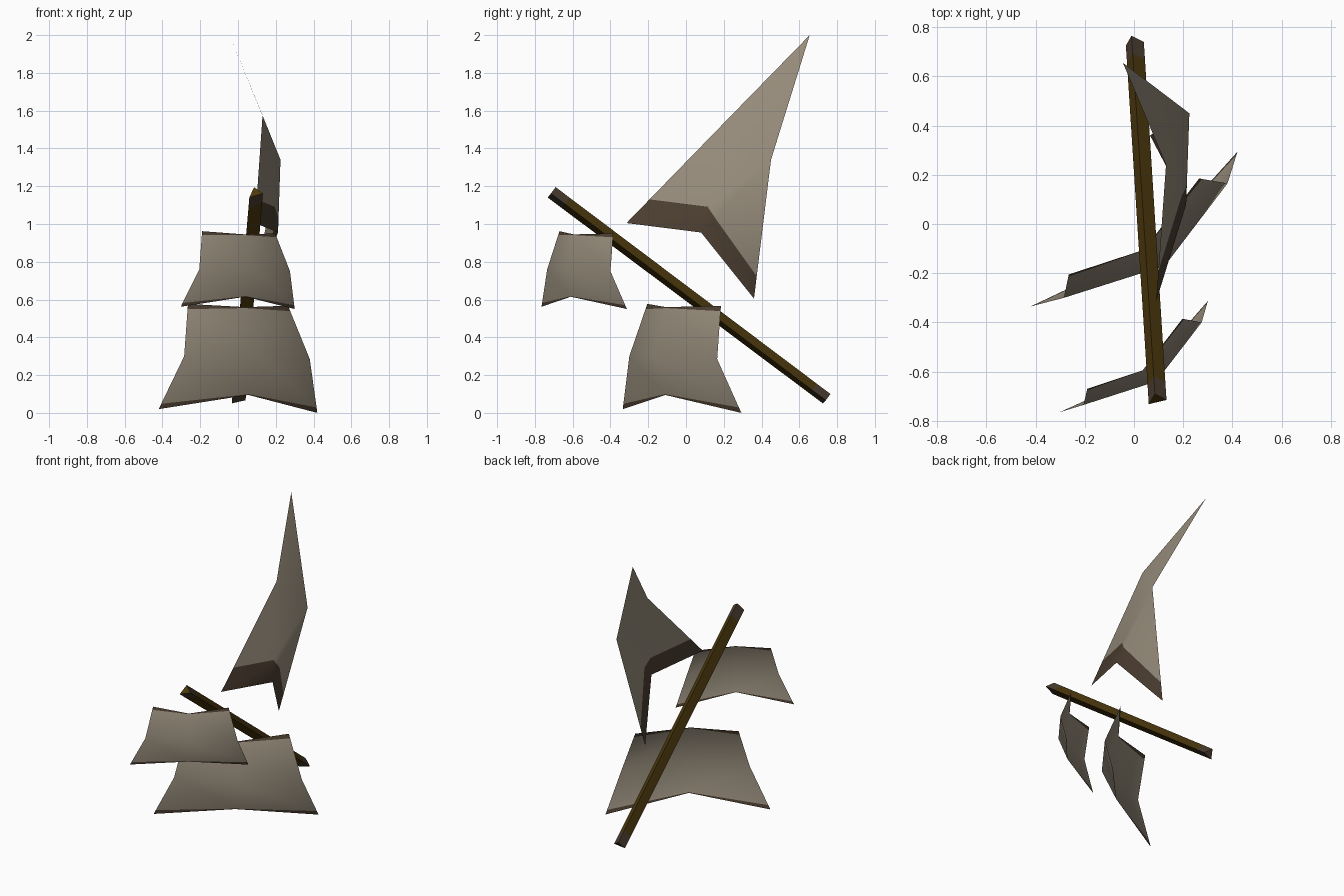
import bpy
from mathutils import Vector

cube = bpy.data.objects.get("Cube")
if cube:
    bpy.data.objects.remove(cube, do_unlink=True)


def material(name, rgb):
    m = bpy.data.materials.new(name)
    m.use_nodes = True
    m.diffuse_color = (*rgb, 1)
    bsdf = m.node_tree.nodes["Principled BSDF"]
    bsdf.inputs["Base Color"].default_value = (*rgb, 1)
    bsdf.inputs["Roughness"].default_value = 0.9
    return m


canvas = material("canvas", (0.31, 0.265, 0.2))
trim = material("dark_trim", (0.075, 0.05, 0.032))
wood = material("mast_wood", (0.075, 0.042, 0.004))


def build(name, verts, faces, indices, mats, smooth):
    me = bpy.data.meshes.new(name)
    me.from_pydata(verts, [], faces)
    for m in mats:
        me.materials.append(m)
    for poly, i in zip(me.polygons, indices):
        poly.material_index = i
        poly.use_smooth = smooth
    ob = bpy.data.objects.new(name, me)
    bpy.context.collection.objects.link(ob)
    return ob


def square_sail(name, top, middle, bottom):
    """Billowed sheet of three columns, with tapered trim at head and foot."""
    top, middle, bottom = ([Vector(p) for p in row] for row in (top, middle, bottom))
    width = (0.1, 0.02, 0.1)
    head = [a.lerp(b, w) for a, b, w in zip(top, middle, width)]
    foot = [a.lerp(b, w) for a, b, w in zip(bottom, middle, width)]
    rows = [top, head, middle, foot, bottom]
    faces, indices = [], []
    for r in range(len(rows) - 1):
        for c in range(2):
            k = r * 3 + c
            faces.append((k, k + 3, k + 4, k + 1))
            indices.append(1 if r in (0, 3) else 0)
    build(name, sum(rows, []), faces, indices, (canvas, trim), True)


square_sail("lower_sail",
            [(-0.265, -0.205, 0.577), (0.04, -0.105, 0.56), (0.265, 0.185, 0.567)],
            [(-0.285, -0.30, 0.30), (0.125, -0.17, 0.30), (0.38, 0.165, 0.285)],
            [(-0.42, -0.335, 0.02), (0.055, -0.11, 0.095), (0.42, 0.293, 0.0)])
square_sail("upper_sail",
            [(-0.19, -0.67, 0.962), (0.035, -0.595, 0.945), (0.197, -0.385, 0.95)],
            [(-0.205, -0.735, 0.76), (0.09, -0.64, 0.76), (0.275, -0.40, 0.75)],
            [(-0.303, -0.765, 0.562), (0.04, -0.61, 0.615), (0.30, -0.313, 0.55)])

# Rear triangular sail with a notched foot and a wide foot band
tack, foot, clew, luff, leech, peak = (Vector(p) for p in (
    (0.09, -0.315, 1.005), (0.212, 0.08, 0.955), (0.065, 0.36, 0.605),
    (0.13, 0.24, 1.575), (0.225, 0.45, 1.34), (-0.045, 0.655, 2.0)))
band = [tack.lerp(luff, 0.22), foot.lerp(luff, 0.22),
        foot.lerp(leech, 0.2), clew.lerp(leech, 0.16)]
build("rear_sail", [tack, foot, clew, luff, leech, peak] + band,
      [(0, 1, 7, 6), (1, 8, 7), (1, 2, 9, 8),
       (6, 7, 3), (7, 8, 4, 3), (8, 9, 4), (3, 4, 5)],
      [1, 1, 1, 0, 0, 0, 0], (canvas, trim), True)

# Three-sided slanted mast with dark bands at both ends
front = [Vector(p) for p in ((0.085, -0.69, 1.195), (0.132, -0.715, 1.162), (0.06, -0.732, 1.14))]
back = [Vector(p) for p in ((-0.01, 0.765, 0.10), (0.04, 0.74, 0.067), (-0.033, 0.725, 0.05))]
verts, faces, indices = [], [], []
for t in (0, 0.05, 0.95, 1):
    verts += [a.lerp(b, t) for a, b in zip(front, back)]
for s in range(3):
    for i in range(3):
        j = (i + 1) % 3
        faces.append((s * 3 + i, s * 3 + 3 + i, s * 3 + 3 + j, s * 3 + j))
        indices.append(0 if s == 1 else 1)
faces += [(0, 1, 2), (11, 10, 9)]
indices += [0, 1]
build("mast", verts, faces, indices, (wood, trim), False)
